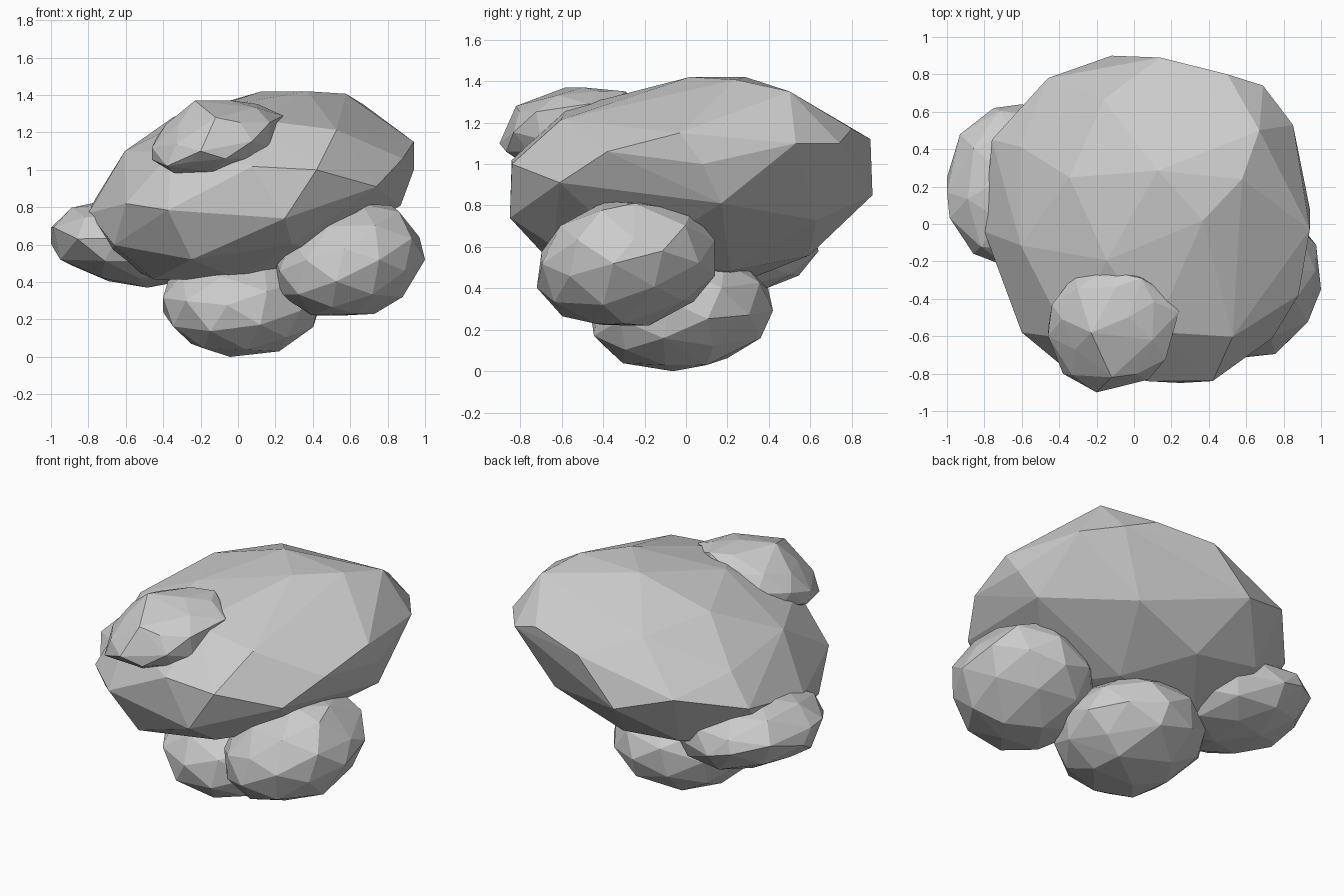
import bpy
import bmesh
import random
from math import sqrt
from mathutils import Vector, Euler

cube = bpy.data.objects.get("Cube")
if cube:
    bpy.data.objects.remove(cube, do_unlink=True)

# One plain stone colour
stone = bpy.data.materials.new("stone_grey")
stone.use_nodes = True
grey = (0.6, 0.6, 0.6, 1)
stone.diffuse_color = grey
stone.node_tree.nodes["Principled BSDF"].inputs["Base Color"].default_value = grey


def lump_points(low, high, lean, seed):
    """Slightly rough ellipsoid filling a box; lean is the rise at its +x and +y tips."""
    rng = random.Random(seed)
    size = high - low
    radius = size / 2
    lean_x, lean_y = lean
    thickness = sqrt(radius.z ** 2 - lean_x ** 2 - lean_y ** 2)
    spin = Euler([rng.uniform(0, 3) for _ in range(3)]).to_matrix()

    ball = bmesh.new()
    bmesh.ops.create_icosphere(ball, subdivisions=2, radius=1)
    points = []
    for v in ball.verts:
        u = spin @ v.co * rng.uniform(0.98, 1.02)
        points.append(Vector((u.x * radius.x, u.y * radius.y,
                              u.z * thickness + u.x * lean_x + u.y * lean_y)))
    ball.free()

    # Fit the lump to its box
    for axis in range(3):
        values = [p[axis] for p in points]
        start, span = min(values), max(values) - min(values)
        for p in points:
            p[axis] = low[axis] + (p[axis] - start) / span * size[axis]
    return points


def boulder(name, low, high, lean, seed, corners):
    """Faceted rock: a rough lump with some points pulled to chosen corners, wrapped in a hull."""
    loose = lump_points(Vector(low), Vector(high), lean, seed)
    pulled = []
    for corner in map(Vector, corners):
        loose.remove(min(loose, key=lambda p: (p - corner).length))
        pulled.append(corner)

    bm = bmesh.new()
    for p in loose + pulled:
        bm.verts.new(p)
    bmesh.ops.convex_hull(bm, input=bm.verts[:])
    buried = [v for v in bm.verts if not v.link_faces]
    bmesh.ops.delete(bm, geom=buried, context='VERTS')
    bmesh.ops.recalc_face_normals(bm, faces=bm.faces[:])

    mesh = bpy.data.meshes.new(name)
    bm.to_mesh(mesh)
    bm.free()
    mesh.materials.append(stone)
    obj = bpy.data.objects.new(name, mesh)
    bpy.context.collection.objects.link(obj)


# Large leaning rock
boulder("main_boulder", (-0.8, -0.86, 0.41), (0.94, 0.9, 1.42), (0.15, 0.05), 1, [
    (0.37, 0.02, 1.42), (0.67, 0.5, 1.35), (0.85, 0.53, 1.1), (0.69, 0.74, 1.1),
    (0.5, 0.8, 1.17), (0.14, 0.89, 1.12), (-0.12, 0.9, 0.85), (-0.46, 0.78, 0.95),
    (-0.76, 0.45, 0.85), (-0.8, -0.04, 0.77), (-0.6, -0.58, 0.82), (0.25, -0.85, 0.74),
    (0.42, -0.84, 1), (0.74, -0.61, 0.91), (0.88, -0.38, 1.06), (0.94, -0.03, 1.15),
    (0.94, 0.08, 1), (0.87, 0.17, 0.81)])

# Three rocks carrying it
boulder("base_boulder", (-0.42, -0.46, 0), (0.44, 0.42, 0.57), (0, 0.04), 2, [
    (-0.4, 0.1, 0.24), (-0.25, 0, 0.07), (0.2, 0.1, 0.03), (0.1, 0.36, 0.16)])
boulder("left_boulder", (0.2, -0.72, 0.22), (1, 0.14, 0.82), (0.06, 0.04), 3, [
    (0.88, -0.4, 0.32), (0.73, -0.3, 0.23), (0.82, -0.25, 0.81), (0.97, -0.25, 0.64)])
boulder("right_boulder", (-1, -0.24, 0.37), (-0.18, 0.64, 0.84), (-0.06, 0), 4, [
    (-1, 0.17, 0.69), (-0.93, 0.48, 0.67), (-0.95, 0.1, 0.52), (-0.6, 0.64, 0.58),
    (-0.75, 0.62, 0.62)])

# Small rock on its front
boulder("top_boulder", (-0.46, -0.88, 0.97), (0.23, -0.22, 1.37), (0.06, 0.06), 5, [
    (-0.46, -0.6, 1.12), (-0.2, -0.9, 1.1), (0.24, -0.47, 1.29), (0.04, -0.29, 1.35),
    (-0.23, -0.58, 1.37), (-0.38, -0.8, 1.02), (-0.12, -0.82, 1.28), (0.17, -0.7, 1.12)])
